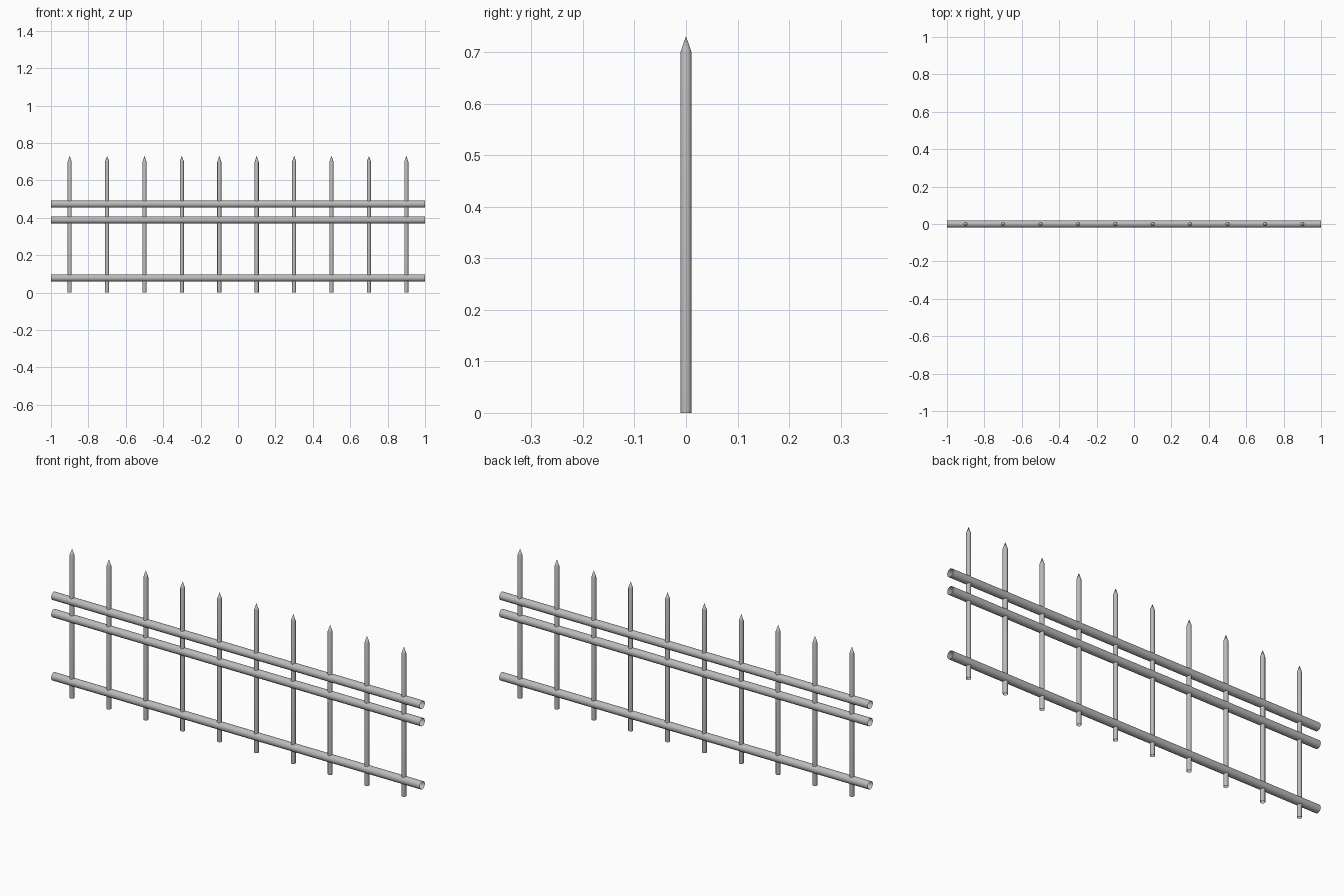
import bpy
import bmesh
import math
from mathutils import Matrix

cube = bpy.data.objects.get("Cube")
if cube:
    bpy.data.objects.remove(cube, do_unlink=True)

# Single grey metal finish
metal = bpy.data.materials.new("grey_metal")
metal.use_nodes = True
GREY = (0.5, 0.5, 0.5, 1.0)
metal.diffuse_color = GREY
metal.node_tree.nodes["Principled BSDF"].inputs["Base Color"].default_value = GREY


def finish(name, bm, location):
    mesh = bpy.data.meshes.new(name)
    bm.to_mesh(mesh)
    bm.free()
    mesh.materials.append(metal)
    obj = bpy.data.objects.new(name, mesh)
    bpy.context.collection.objects.link(obj)
    obj.location = location
    bpy.ops.object.select_all(action="DESELECT")
    obj.select_set(True)
    bpy.context.view_layer.objects.active = obj
    bpy.ops.object.shade_smooth_by_angle(angle=math.radians(40))
    return obj


def tube(bm, radius, top_radius, length, sides, matrix):
    bmesh.ops.create_cone(bm, cap_ends=False, segments=sides, radius1=radius,
                          radius2=top_radius, depth=length, matrix=matrix)


# Horizontal open tube rails
RAIL_RADIUS = 0.0195
for name, z in (("bottom_rail", 0.078), ("middle_rail", 0.388), ("top_rail", 0.473)):
    bm = bmesh.new()
    tube(bm, RAIL_RADIUS, RAIL_RADIUS, 2.0, 16, Matrix.Rotation(math.pi / 2, 4, "Y"))
    finish(name, bm, (0, 0, z))

# Evenly spaced pickets with pointed tips
PICKETS, SPACING = 10, 0.2
RADIUS, SHOULDER, TIP = 0.011, 0.699, 0.731
for i in range(PICKETS):
    bm = bmesh.new()
    tube(bm, RADIUS, RADIUS, SHOULDER, 12, Matrix.Translation((0, 0, SHOULDER / 2)))
    tube(bm, RADIUS, 0, TIP - SHOULDER, 12, Matrix.Translation((0, 0, (SHOULDER + TIP) / 2)))
    bmesh.ops.remove_doubles(bm, verts=bm.verts, dist=0.0001)
    finish(f"picket_{i + 1}", bm, ((i - (PICKETS - 1) / 2) * SPACING, 0, 0))
